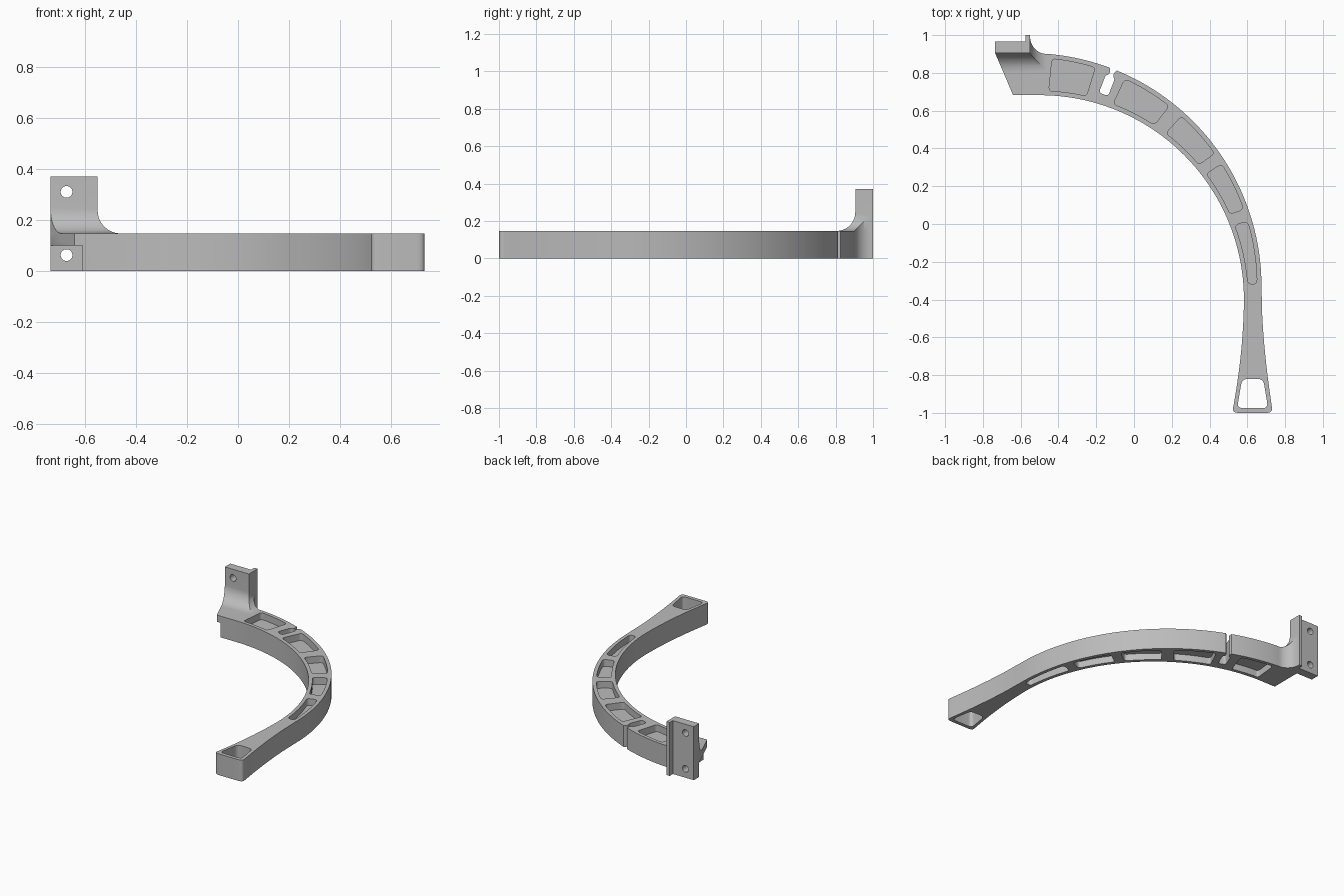
import bpy, bmesh
from math import sin, cos, pi, radians, sqrt
from mathutils import Vector, Matrix

cube = bpy.data.objects.get("Cube")
if cube:
    bpy.data.objects.remove(cube, do_unlink=True)

grey = bpy.data.materials.new("plain_grey")
grey.use_nodes = True
colour = (0.5, 0.5, 0.5, 1)
grey.diffuse_color = colour
grey.node_tree.nodes["Principled BSDF"].inputs["Base Color"].default_value = colour

ARM_TOP, PLATE_TOP, WALL = 0.147, 0.37, 0.024
OUTER, R_OUT = Vector((-0.56, -0.33)), 1.235
INNER, R_IN = Vector((-0.5, -0.4)), 1.082


# Helpers for 2D profiles
def arc(c, r, a0, a1, n):
    return [Vector((c[0] + r * cos(a), c[1] + r * sin(a)))
            for a in (radians(a0 + (a1 - a0) * i / n) for i in range(n + 1))]


def bend(a, b, c, n=12):
    a, b, c = Vector(a), Vector(b), Vector(c)
    return [a * (1 - t) ** 2 + b * 2 * t * (1 - t) + c * t * t
            for t in (i / n for i in range(n + 1))]


def rounded(pts, r):
    pts, out = [Vector(p) for p in pts], []
    for i, p in enumerate(pts):
        back, ahead = pts[i - 1] - p, pts[(i + 1) % len(pts)] - p
        if (-back).angle(ahead) < 0.4:
            out.append(p)
            continue
        out += bend(p + back.normalized() * min(r, back.length * 0.45), p,
                    p + ahead.normalized() * min(r, ahead.length * 0.45), 6)
    return out


# Helpers for solids
AXES = {"z": lambda u, v, w: (u, v, w),
        "y": lambda u, v, w: (u, w, v),
        "x": lambda u, v, w: (w, u, v)}


def prism(name, pts, lo, hi, axis="z"):
    bm = bmesh.new()
    base = bm.faces.new([bm.verts.new(AXES[axis](p[0], p[1], lo)) for p in pts])
    side = bmesh.ops.extrude_face_region(bm, geom=[base])["geom"]
    move = Vector(AXES[axis](0, 0, hi - lo))
    bmesh.ops.translate(bm, verts=[g for g in side if isinstance(g, bmesh.types.BMVert)], vec=move)
    bmesh.ops.recalc_face_normals(bm, faces=bm.faces)
    mesh = bpy.data.meshes.new(name)
    bm.to_mesh(mesh)
    bm.free()
    mesh.materials.append(grey)
    ob = bpy.data.objects.new(name, mesh)
    bpy.context.collection.objects.link(ob)
    return ob


def combine(ob, tool, operation="DIFFERENCE"):
    mod = ob.modifiers.new("combine", "BOOLEAN")
    mod.operation, mod.solver, mod.object = operation, "EXACT", tool
    bpy.context.view_layer.objects.active = ob
    bpy.ops.object.modifier_apply(modifier=mod.name)
    bpy.data.objects.remove(tool, do_unlink=True)


# Curved arm: mounting end, outer sweep, flared tip, inner sweep
corner_sweep = arc((-0.46, 0.99), 0.09, 180, 270, 12)
mount_edge = [(-0.735, 0.905), (-0.735, 0.965), (-0.575, 0.965),
              (-0.575, 1), (-0.55, 1)] + corner_sweep
tip = bend((0.675, -0.33), (0.675, -0.62), (0.735, -1))
tip += bend((0.52, -1), (0.58, -0.68), (INNER.x + R_IN, INNER.y))
tip = rounded([tip[0] + Vector((-0.05, 0))] + tip + [tip[-1] + Vector((0.05, 0))], 0.035)
# keep only the flared flanks and rounded end
tip = [p for p in tip if p.y < -0.43]
outline = (mount_edge + arc(OUTER, R_OUT, 84.5, 0, 56) + tip
           + arc(INNER, R_IN, 0, 90, 56) + [(-0.64, 0.682)])
arm = prism("curved_arm", outline, 0, ARM_TOP)

# Upright mounting plate with filleted foot, trimmed by two side profiles
foot_left = Vector((-0.735, 0.905)).lerp(Vector((-0.64, 0.682)), 0.5)
plate = prism("mounting_plate",
              mount_edge + [(-0.46, foot_left.y), foot_left], ARM_TOP - 0.03, PLATE_TOP)
front_trim = arc((0.805, ARM_TOP + 0.1), 0.1, 0, -90, 14)
side_trim = arc((-0.46, ARM_TOP + 0.09), 0.09, 180, 270, 14)
combine(plate, prism("front_trim", [(1.1, 0.5), (0.905, 0.5)] + front_trim
                     + [(0.805, 0), (1.1, 0)], -1, 0, "x"), "INTERSECT")
combine(plate, prism("side_trim", [(-0.9, 0.5), (-0.55, 0.5)] + side_trim
                     + [(-0.46, 0), (-0.9, 0)], 0.5, 1.2, "y"), "INTERSECT")
combine(arm, plate, "UNION")

# Step under the mounting end
combine(arm, prism("step_cut", [(-0.9, 0.5), (-0.61, 0.5), (-0.61, 0.905), (-0.9, 0.905)],
                   -0.1, 0.1))

# Screw holes
for z in (0.062, 0.31):
    combine(arm, prism("screw_cut", arc((-0.672, z), 0.023, 0, 348.75, 31), 0.8, 1.1, "y"))


# Weight-saving pockets on both faces, leaving a thin web
def inner_reach(a):
    u, d = Vector((cos(a), sin(a))), OUTER - INNER
    along = d.dot(u)
    return -along + sqrt(along ** 2 - d.dot(d) + (R_IN + WALL) ** 2)


for a0, a1 in ((84, 73), (65, 52), (48, 35.5), (32.3, 19.7), (16.5, 0.6)):
    rim = arc(OUTER, R_OUT - WALL, a0, a1, 6)
    for i in range(7):
        a = radians(a1 + (a0 - a1) * i / 6)
        rim.append(OUTER + Vector((cos(a), sin(a))) * inner_reach(a))
    rim = rounded(rim, 0.025)
    for lo, hi in ((0.1, 0.2), (-0.05, 0.047)):
        combine(arm, prism("pocket_cut", rim, lo, hi))

# Slot open to the outer side
half = [(0.026, 1.092), (0.026, 1.19), (0.011, 1.2), (0.011, 1.222), (0.03, 1.25)]
slot = rounded(half + [(-x, y) for x, y in reversed(half)], 0.018)
turn = Matrix.Rotation(radians(68.6 - 90), 2)
combine(arm, prism("slot_cut", [OUTER + turn @ p for p in slot], -0.1, 0.3))

# Opening in the flared tip
opening = rounded([(0.572, -0.82), (0.684, -0.82), (0.71, -0.975), (0.546, -0.975)], 0.03)
combine(arm, prism("tip_cut", opening, -0.1, 0.3))

bpy.ops.object.select_all(action="DESELECT")
arm.select_set(True)
bpy.context.view_layer.objects.active = arm
bpy.ops.object.shade_smooth_by_angle(angle=pi / 6)
